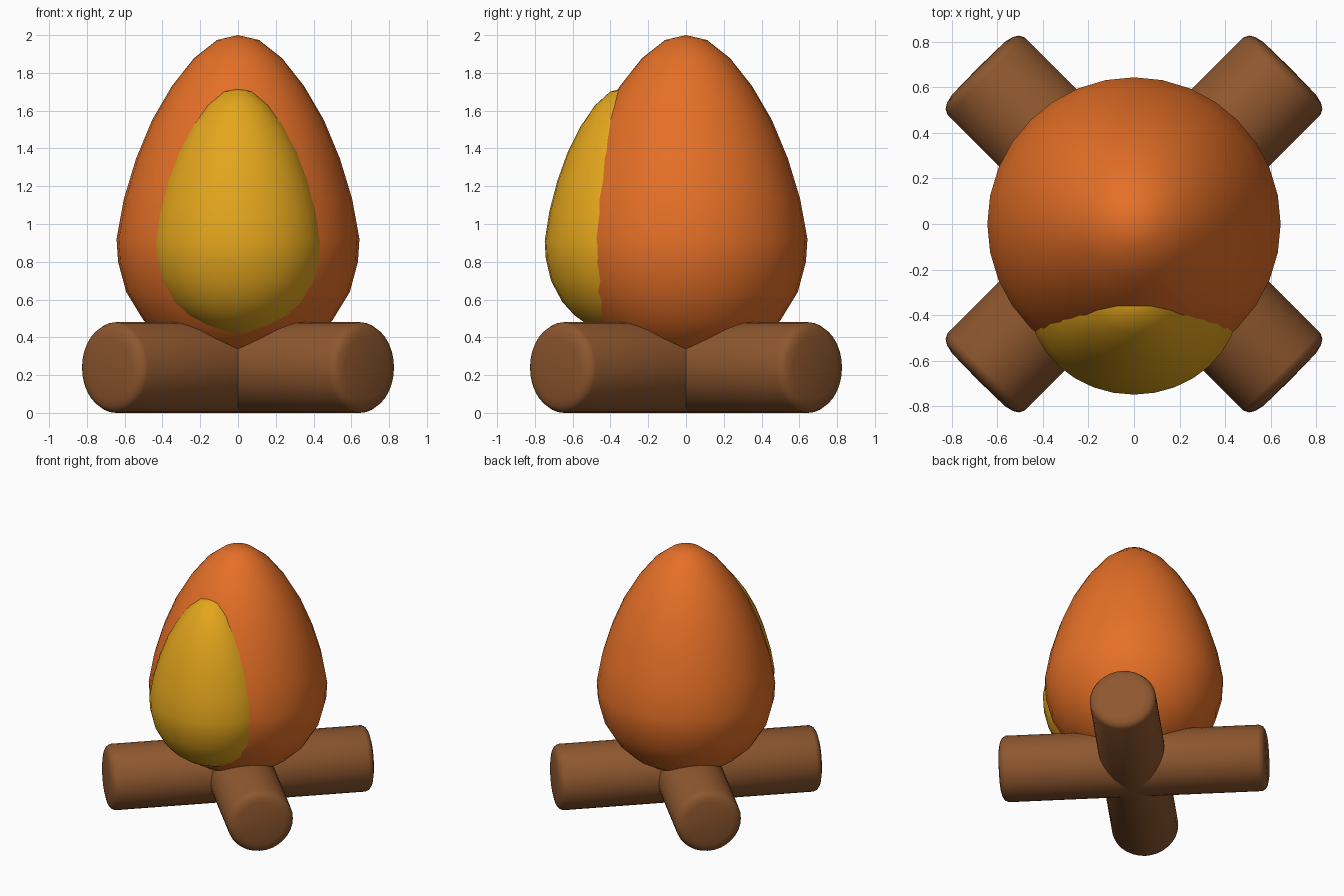
import bpy, bmesh
from math import radians, pi
from mathutils import Matrix, Vector

if "Cube" in bpy.data.objects:
    bpy.data.objects.remove(bpy.data.objects["Cube"])


def material(name, rgb):
    m = bpy.data.materials.new(name)
    m.diffuse_color = (*rgb, 1)
    m.use_nodes = True
    m.node_tree.nodes["Principled BSDF"].inputs["Base Color"].default_value = m.diffuse_color
    return m


def lathe(name, profile, sides, mat, matrix=Matrix()):
    """Revolve an (r, z) profile around z, then place it with a matrix."""
    bm = bmesh.new()
    verts = [bm.verts.new((r, 0, z)) for r, z in profile]
    edges = [bm.edges.new(pair) for pair in zip(verts, verts[1:])]
    bmesh.ops.spin(bm, geom=verts + edges, cent=(0, 0, 0), axis=(0, 0, 1),
                   angle=2 * pi, steps=sides)
    bmesh.ops.remove_doubles(bm, verts=bm.verts, dist=0.0005)
    bmesh.ops.transform(bm, matrix=matrix, verts=bm.verts)
    bmesh.ops.recalc_face_normals(bm, faces=bm.faces)
    for f in bm.faces:
        f.smooth = True
    mesh = bpy.data.meshes.new(name)
    bm.to_mesh(mesh)
    bm.free()
    mesh.materials.append(mat)
    obj = bpy.data.objects.new(name, mesh)
    bpy.context.collection.objects.link(obj)
    return obj


orange = material("orange", (0.78, 0.16, 0.02))
yellow = material("yellow", (0.77, 0.38, 0.012))
brown = material("brown", (0.27, 0.095, 0.028))

# Teardrop flame profile shared by both flames
flame = [(0, 2), (0.111, 1.974), (0.233, 1.878), (0.35, 1.73), (0.455, 1.55),
         (0.54, 1.345), (0.605, 1.13), (0.643, 0.92), (0.635, 0.8),
         (0.592, 0.64), (0.5, 0.49), (0.40, 0.395), (0.303, 0.335),
         (0.15, 0.27), (0, 0.25)]
lathe("outer_flame", flame, 32, orange)
lathe("inner_flame", flame, 32, yellow,
      Matrix.Translation((0, -0.33, 0.22)) @ Matrix.Diagonal((0.72, 0.65, 0.75, 1)))

# Two crossed logs with softly rounded ends
end = [(0, 0.968), (0.165, 0.965), (0.205, 0.955), (0.228, 0.94), (0.24, 0.915)]
log = end + [(r, -z) for r, z in reversed(end)]
for name, angle in (("log_a", 45), ("log_b", -45)):
    lathe(name, log, 32, brown,
          Matrix.Translation((0, 0, 0.24)) @ Matrix.Rotation(radians(angle), 4, 'Z')
          @ Matrix.Rotation(radians(90), 4, 'Y'))
